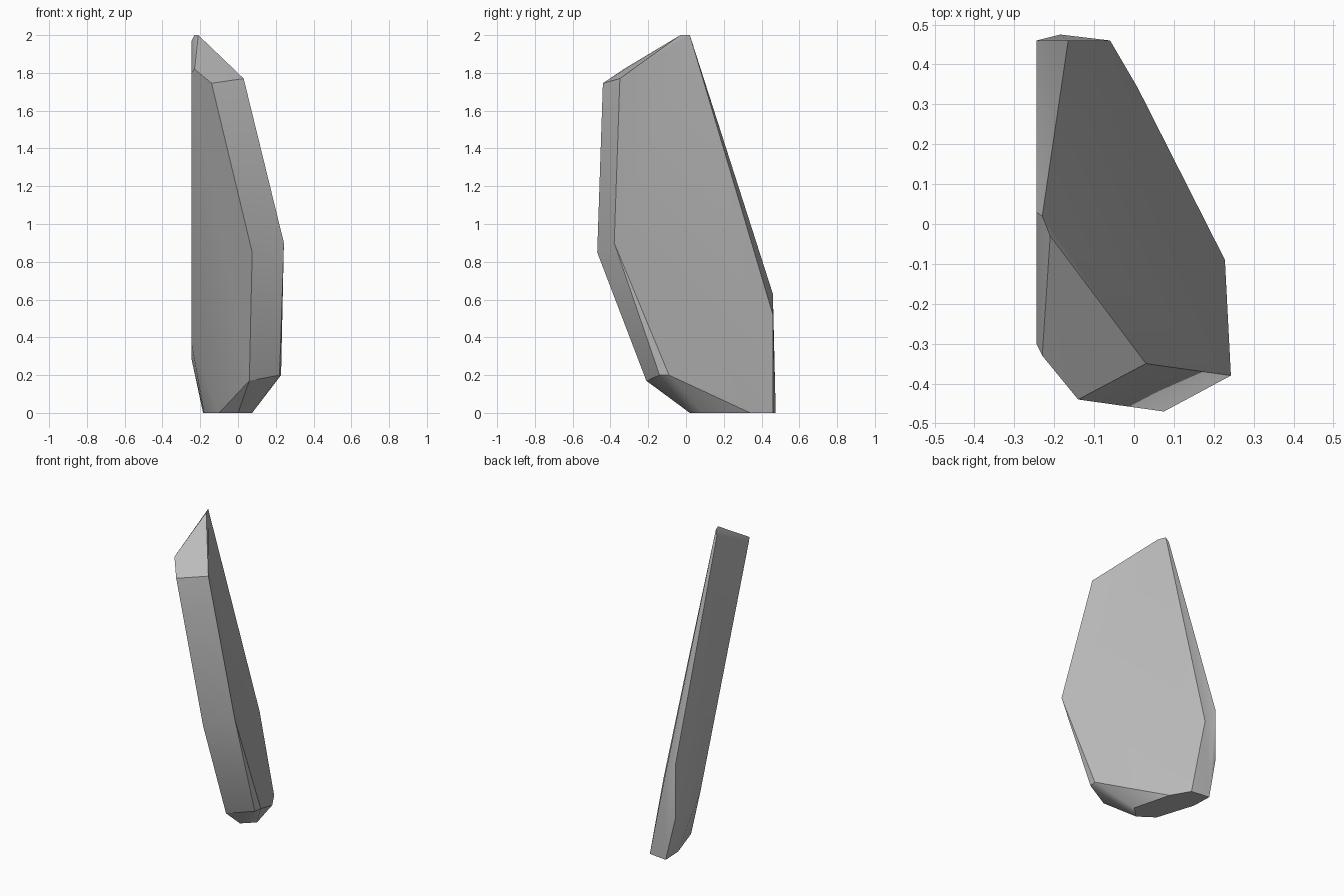
import bpy
import bmesh
import math

# Remove the default cube
default_cube = bpy.data.objects.get("Cube")
if default_cube:
    bpy.data.objects.remove(default_cube, do_unlink=True)


def flat_material(name, colour):
    material = bpy.data.materials.new(name)
    material.use_nodes = True
    material.diffuse_color = colour
    shader = material.node_tree.nodes["Principled BSDF"]
    shader.inputs["Base Color"].default_value = colour
    shader.inputs["Roughness"].default_value = 0.9
    return material


def faceted_stone(name, rings, material):
    """Wrap a tight convex skin around the corner points of each ring."""
    bm = bmesh.new()
    for ring in rings:
        for corner in ring:
            bm.verts.new(corner)
    hull = bmesh.ops.convex_hull(bm, input=bm.verts[:])
    loose = {v for v in hull["geom_interior"] + hull["geom_unused"]
             if isinstance(v, bmesh.types.BMVert)}
    bmesh.ops.delete(bm, geom=list(loose), context="VERTS")
    # Merge nearly coplanar triangles into broad facets
    bmesh.ops.dissolve_limit(bm, angle_limit=math.radians(2),
                             verts=bm.verts[:], edges=bm.edges[:])
    bmesh.ops.recalc_face_normals(bm, faces=bm.faces[:])
    mesh = bpy.data.meshes.new(name)
    bm.to_mesh(mesh)
    bm.free()
    mesh.materials.append(material)
    stone = bpy.data.objects.new(name, mesh)
    bpy.context.collection.objects.link(stone)
    return stone


# Corner rings, from the tip down to the ground
tip = [(-.21, -.03, 2), (-.23, .02, 2), (-.245, .03, 1.97)]
shoulder = [(-.245, -.3, 1.8), (-.23, -.33, 1.82),
            (-.14, -.44, 1.745), (.03, -.35, 1.77)]
waist = [(.075, -.47, .85), (.243, -.38, .9),
         (-.245, .46, .63), (-.165, .46, .52)]
foot = [(-.245, .2, .36), (-.245, .46, .28), (.06, -.21, .17),
        (.11, -.19, .19), (.22, -.14, .2), (.228, -.09, .2)]
sole = [(-.18, .34, 0), (-.1, .09, 0), (0, .02, 0), (.075, .09, 0),
        (.01, .34, 0), (-.06, .46, 0), (-.185, .475, 0)]

grey_stone = flat_material("grey stone", (.5, .5, .5, 1))
rock = faceted_stone("rock_shard", [tip, shoulder, waist, foot, sole], grey_stone)

# Smooth the shallow folds and keep the main ridges sharp
bpy.ops.object.select_all(action="DESELECT")
rock.select_set(True)
bpy.context.view_layer.objects.active = rock
bpy.ops.object.shade_smooth_by_angle(angle=math.radians(30))
